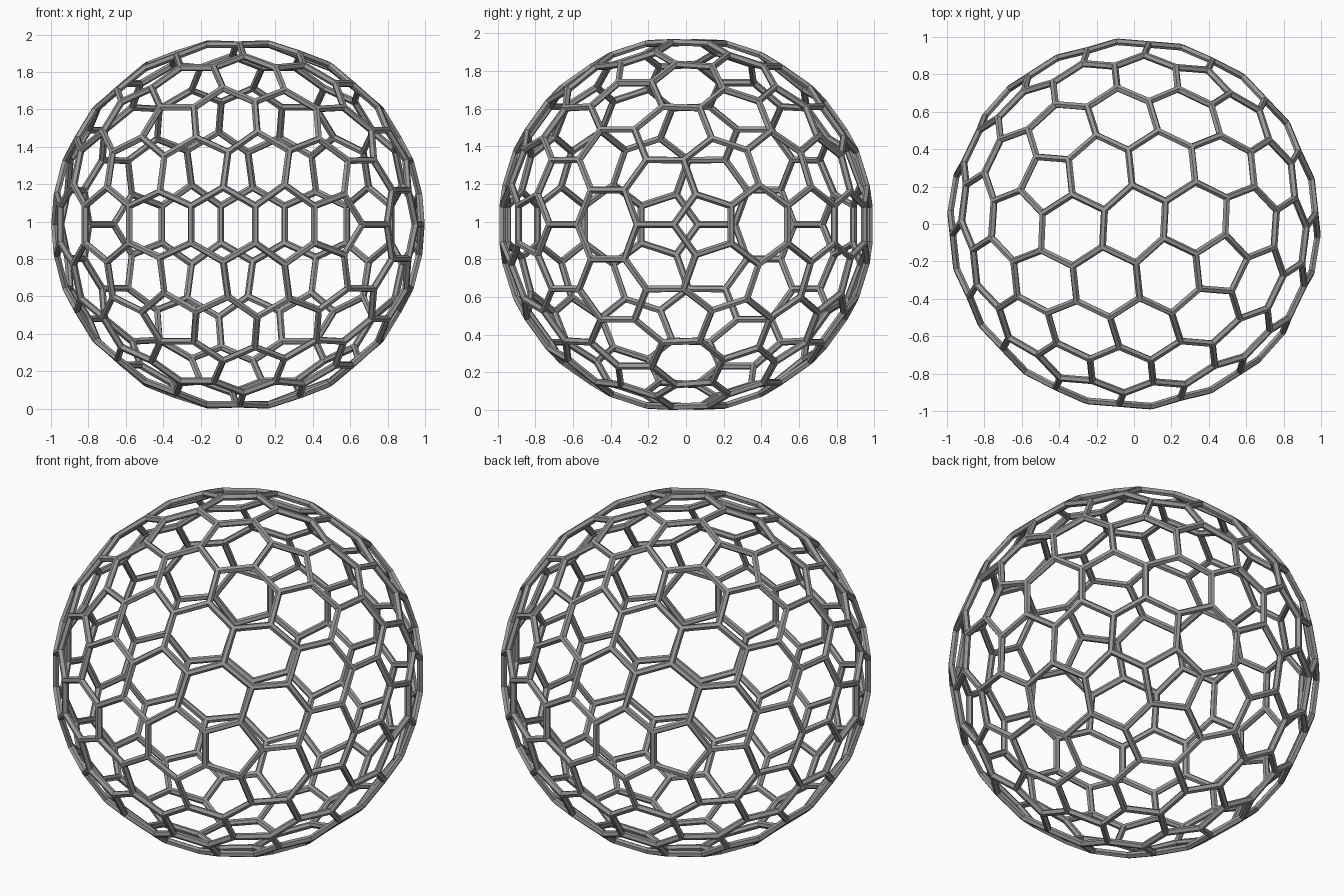
import bpy, bmesh, math
from itertools import combinations
from mathutils import Vector, Matrix

cube = bpy.data.objects.get("Cube")
if cube:
    bpy.data.objects.remove(cube, do_unlink=True)

RADIUS = 0.985     # distance of the strut joints from the centre
STRUT = 0.019      # radius of the six-sided struts
TURN = -25.6       # turn of the cage about the vertical axis, degrees
GOLD = (1 + math.sqrt(5)) / 2

# Material
steel = bpy.data.materials.new("mid grey")
steel.use_nodes = True
GREY = (0.32, 0.32, 0.32, 1)
steel.diffuse_color = GREY
steel.node_tree.nodes["Principled BSDF"].inputs["Base Color"].default_value = GREY


def triangle_ball():
    """Icosahedron with every edge split once, pushed onto a unit sphere."""
    corners = []
    for a in (-1, 1):
        for b in (-GOLD, GOLD):
            corners += [Vector((a, 0, b)), Vector((b, a, 0)), Vector((0, b, a))]
    mids = [p + q for p, q in combinations(corners, 2) if (p - q).length < 2.1]
    bm = bmesh.new()
    for p in corners + mids:
        bm.verts.new(p.normalized())
    bmesh.ops.convex_hull(bm, input=bm.verts[:])
    return bm


def truncate(bm):
    """Cut every corner at a third of its edges: hexagons and pentagons."""
    points, index = [], {}
    for e in bm.edges:
        for v in e.verts:
            index[v, e] = len(points)
            points.append(v.co.lerp(e.other_vert(v).co, 1 / 3).normalized())
    faces = []
    for f in bm.faces:
        ring = []
        for l in f.loops:
            ring += [index[l.vert, l.edge], index[l.link_loop_next.vert, l.edge]]
        faces.append(ring)
    for v in bm.verts:
        start = loop = v.link_loops[0]
        ring = []
        while True:
            ring.append(index[v, loop.edge])
            loop = loop.link_loop_prev.link_loop_radial_next
            if loop == start:
                break
        faces.append(ring)
    return points, faces


def even_out(points, edges, rounds=200):
    """Pull all edges towards one length while staying on the sphere."""
    for _ in range(rounds):
        mean = sum((points[a] - points[b]).length for a, b in edges) / len(edges)
        push = [Vector() for _ in points]
        for a, b in edges:
            d = points[b] - points[a]
            step = d * (0.2 * (1 - mean / d.length))
            push[a] += step
            push[b] -= step
        points = [(p + s).normalized() for p, s in zip(points, push)]
    return [p * RADIUS for p in points]


def build_struts(points, faces, edges):
    """Six-sided struts, flat side outwards, mitred where three meet."""
    bm = bmesh.new()
    rise = STRUT * math.sqrt(3) / 2
    section = [(STRUT / 2, rise), (STRUT, 0), (STRUT / 2, -rise)]
    at_joint = [[] for _ in points]      # the rims of the openings at each joint
    at_edge = {e: [] for e in edges}     # and along each strut
    for f in faces:
        rims = []
        for k, i in enumerate(f):
            p = points[i]
            d1 = (points[f[k - 1]] - p).normalized()
            d2 = (points[f[(k + 1) % len(f)]] - p).normalized()
            mitre = (d1 + d2) / d1.cross(d2).length
            rims.append([bm.verts.new(p + mitre * w + p.normalized() * h)
                         for w, h in section])
            at_joint[i].append(rims[-1])
        for k, i in enumerate(f):
            n = (k + 1) % len(f)
            ends = {i: rims[k], f[n]: rims[n]}
            at_edge[tuple(sorted(ends))].append(ends)
            for s in (0, 1):
                bm.faces.new((rims[k][s], rims[n][s], rims[n][s + 1], rims[k][s + 1]))
    for s in (0, 2):
        for (a, b), (one, two) in at_edge.items():
            bm.faces.new((one[a][s], one[b][s], two[b][s], two[a][s]))
        for rims in at_joint:
            bm.faces.new([r[s] for r in rims])
    bmesh.ops.recalc_face_normals(bm, faces=bm.faces[:])
    return bm


# Open spherical cage
ball = triangle_ball()
points, faces = truncate(ball)
ball.free()
edges = {tuple(sorted(p)) for f in faces for p in zip(f, f[1:] + f[:1])}
points = even_out(points, edges)
cage_bm = build_struts(points, faces, edges)
cage_bm.transform(Matrix.Rotation(math.radians(TURN), 4, "Z"))
lowest = min(v.co.z for v in cage_bm.verts)
cage_bm.transform(Matrix.Translation((0, 0, -lowest)))

mesh = bpy.data.meshes.new("spherical_cage")
cage_bm.to_mesh(mesh)
cage_bm.free()
mesh.materials.append(steel)
cage = bpy.data.objects.new("spherical_cage", mesh)
bpy.context.collection.objects.link(cage)
